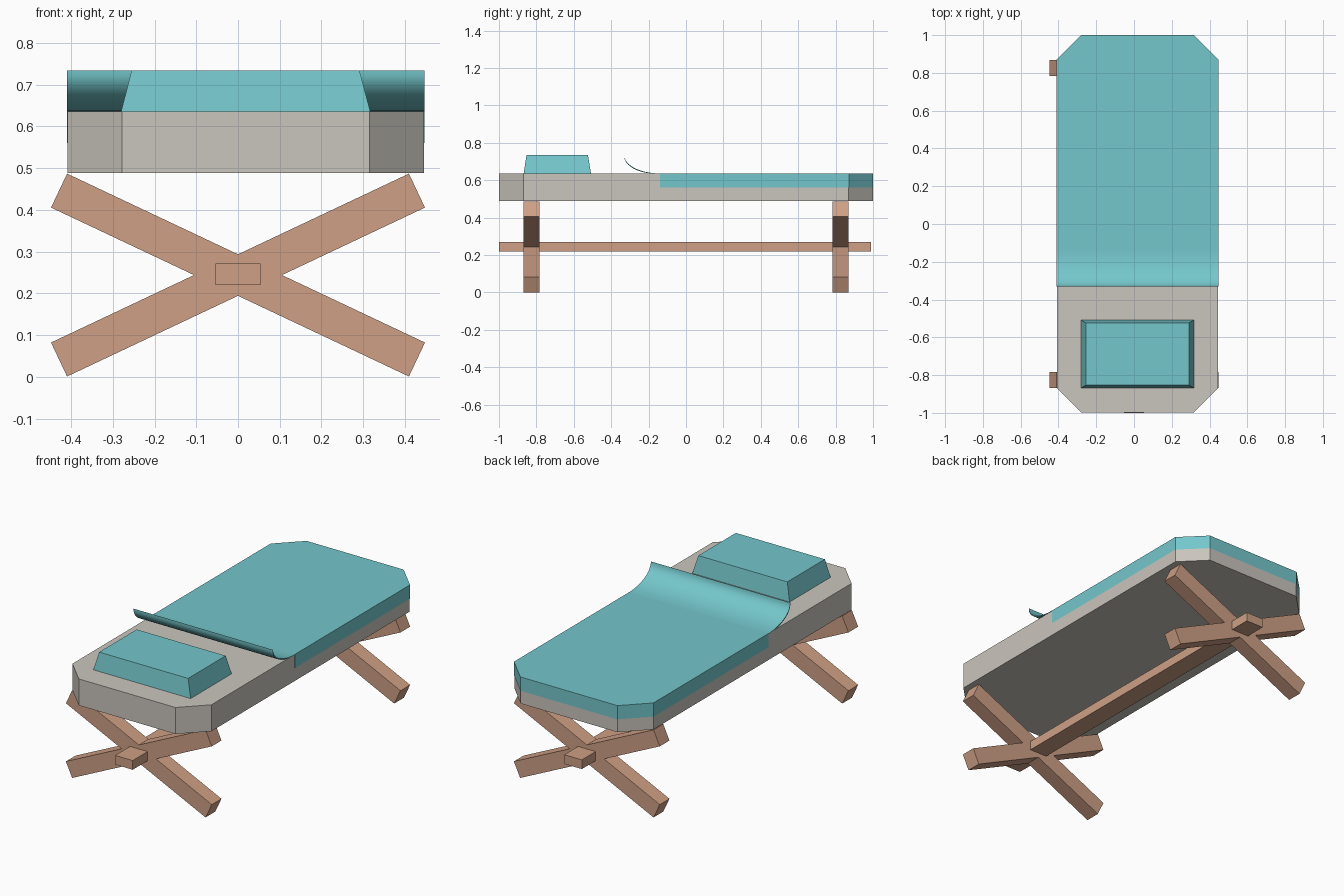
import bpy, bmesh, math

if "Cube" in bpy.data.objects:
    bpy.data.objects.remove(bpy.data.objects["Cube"])


def material(name, rgb):
    m = bpy.data.materials.new(name)
    m.diffuse_color = (*rgb, 1)
    m.use_nodes = True
    m.node_tree.nodes["Principled BSDF"].inputs["Base Color"].default_value = m.diffuse_color
    return m


WOOD = material("tan wood", (0.62, 0.35, 0.235))
CLOTH = material("pale grey canvas", (0.59, 0.56, 0.51))
TEAL = material("turquoise blanket", (0.175, 0.57, 0.60))


def finish(bm, name, mat):
    bmesh.ops.recalc_face_normals(bm, faces=bm.faces)
    me = bpy.data.meshes.new(name)
    bm.to_mesh(me)
    bm.free()
    me.materials.append(mat)
    ob = bpy.data.objects.new(name, me)
    bpy.context.collection.objects.link(ob)
    return ob


def loft(name, low, high, mat, bottom=True):
    """Join two matching loops of points with sides and caps."""
    bm = bmesh.new()
    a = [bm.verts.new(p) for p in low]
    b = [bm.verts.new(p) for p in high]
    n = len(a)
    for i in range(n):
        j = (i + 1) % n
        bm.faces.new((a[i], a[j], b[j], b[i]))
    bm.faces.new(b)
    if bottom:
        bm.faces.new(a[::-1])
    return finish(bm, name, mat)


def at_z(pts, z):
    return [(x, y, z) for x, y in pts]


def rect(x0, x1, y0, y1):
    return [(x0, y0), (x1, y0), (x1, y1), (x0, y1)]


# Mattress with cut corners, sitting slightly to the right of the frame
X0, X1, CUT, YE = -0.408, 0.445, 0.13, 0.999
mattress = [(X0 + CUT, -YE), (X1 - CUT, -YE), (X1, -YE + CUT), (X1, YE - CUT),
            (X1 - CUT, YE), (X0 + CUT, YE), (X0, YE - CUT), (X0, -YE + CUT)]
loft("mattress", at_z(mattress, 0.488), at_z(mattress, 0.635), CLOTH)

# Blanket draped over the far part of the mattress
E, FOLD = 0.0015, -0.14
bx0, bx1, by = X0 - E, X1 + E, YE + E
blanket = [(bx0, FOLD), (bx1, FOLD), (bx1, by - CUT), (bx1 - CUT, by),
           (bx0 + CUT, by), (bx0, by - CUT)]
loft("blanket", at_z(blanket, 0.56), at_z(blanket, 0.6365), TEAL, bottom=False)

# Turned-up blanket edge: thin crescent profile swept across the bed
N = 12
upper, lower = [], []
for i in range(N + 1):
    t = math.pi / 2 * i / N
    s, c = math.sin(t), math.cos(t)
    y, z = FOLD - 0.19 * s, 0.734 - 0.0975 * c
    d = 0.006 * math.sin(2 * t)
    upper.append((y, z))
    if 0 < i < N:
        lower.append((y - d * s, z - d * c))
crescent = upper + lower[::-1]
curl = loft("blanket_curl", [(bx0, y, z) for y, z in crescent],
            [(bx1, y, z) for y, z in crescent], TEAL)
bpy.context.view_layer.objects.active = curl
curl.select_set(True)
bpy.ops.object.shade_smooth_by_angle(angle=math.radians(35))

# Pillow with tapered sides
loft("pillow", at_z(rect(-0.28, 0.317, -0.868, -0.508), 0.635),
     at_z(rect(-0.255, 0.291, -0.853, -0.524), 0.734), TEAL)

# Crossed legs at both ends
ang = math.atan2(0.4045, 0.857)
ca, sa = math.cos(ang), math.sin(ang)
for end, yc in (("front", -0.827), ("back", 0.827)):
    for side, m in (("left", 1), ("right", -1)):
        section = [(m * (u * ca - v * sa), 0.2437 + u * sa + v * ca)
                   for u, v in rect(-0.474, 0.474, -0.045, 0.045)]
        loft(f"{end}_leg_{side}", [(x, yc - 0.0425, z) for x, z in section],
             [(x, yc + 0.0425, z) for x, z in section], WOOD)

# Long stretcher through the leg crossings
bar = rect(-0.054, 0.054, -1.0, 0.99)
loft("stretcher", at_z(bar, 0.22), at_z(bar, 0.271), WOOD)
